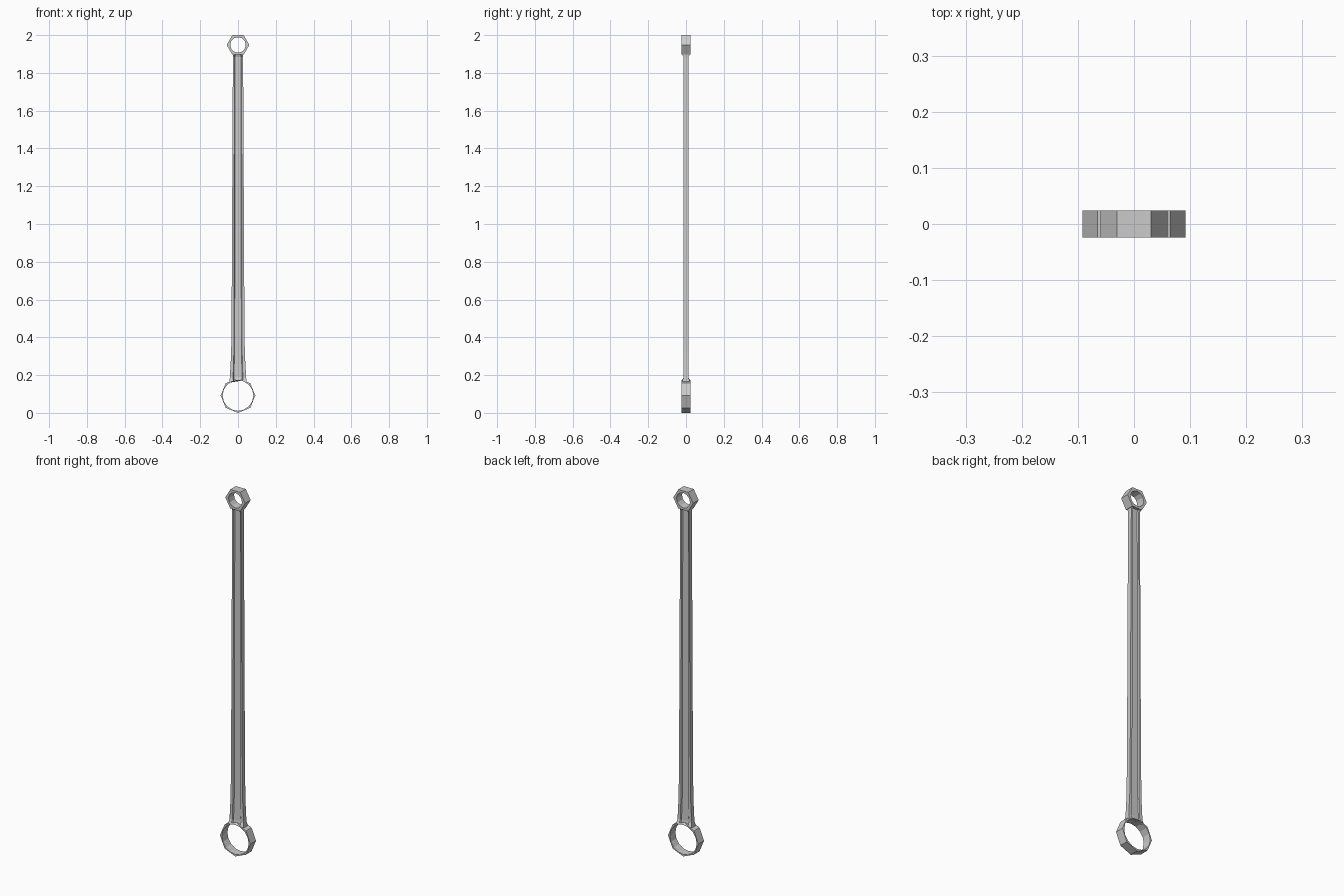
import bpy, bmesh
from math import sin, cos, pi, sqrt

if "Cube" in bpy.data.objects:
    bpy.data.objects.remove(bpy.data.objects["Cube"])


def finish(bm, name):
    bmesh.ops.recalc_face_normals(bm, faces=bm.faces)
    mesh = bpy.data.meshes.new(name)
    bm.to_mesh(mesh)
    bm.free()
    obj = bpy.data.objects.new(name, mesh)
    bpy.context.collection.objects.link(obj)
    return obj


def ring(name, zc, sides, radius, hole, half, slim=None):
    """Polygonal eye with a finer hole; 'slim' thins the outer vertex meeting the rod."""
    bm = bmesh.new()
    n = sides * 2
    loops = []
    for i in range(n):
        a = 2 * pi * i / n
        r = radius if i % 2 == 0 else radius * cos(pi / sides)
        t = slim[1] if slim and i == slim[0] else half
        pts = [(r, -t), (r, t), (hole, half), (hole, -half)]
        loops.append([bm.verts.new((q * cos(a), y, zc + q * sin(a))) for q, y in pts])
    for i in range(n):
        a, b = loops[i], loops[(i + 1) % n]
        for k in range(4):
            m = (k + 1) % 4
            bm.faces.new((a[k], b[k], b[m], a[m]))
    return finish(bm, name)


BIG_Z, HOLE = 0.092, 0.081

# Big octagonal eye and small hexagonal eye
ring("big_end_ring", BIG_Z, 8, 0.092, HOLE, 0.024, (4, 0.014))
ring("small_end_ring", 1.948, 6, 0.06, 0.041, 0.024)

# Tapered I-section shank: z, half width, half thickness, groove half width, web half thickness
sections = [
    (None, 0.046, 0.023, 0.026, 0.012),
    (0.19, 0.043, 0.012, 0.026, 0.007),
    (0.32, 0.036, 0.012, 0.022, 0.006),
    (0.68, 0.033, 0.012, 0.021, 0.006),
    (1.885, 0.027, 0.012, 0.019, 0.006),
    (1.902, 0.028, 0.023, 0.018, 0.012),
]
bm = bmesh.new()
loops = []
for z, w, t, g, d in sections:
    quarter = [(w, t), (g, t), (g - 0.004, d)]
    back = quarter + [(-x, y) for x, y in reversed(quarter)]
    profile = back + [(-x, -y) for x, y in back]
    # the first section follows the curve of the big hole
    loops.append([bm.verts.new((x, y, z if z else BIG_Z + sqrt((HOLE + 0.001) ** 2 - x * x)))
                  for x, y in profile])
for a, b in zip(loops, loops[1:]):
    for k in range(12):
        m = (k + 1) % 12
        bm.faces.new((a[k], a[m], b[m], b[k]))
bm.faces.new(loops[0])
bm.faces.new(loops[-1])
finish(bm, "shank")
